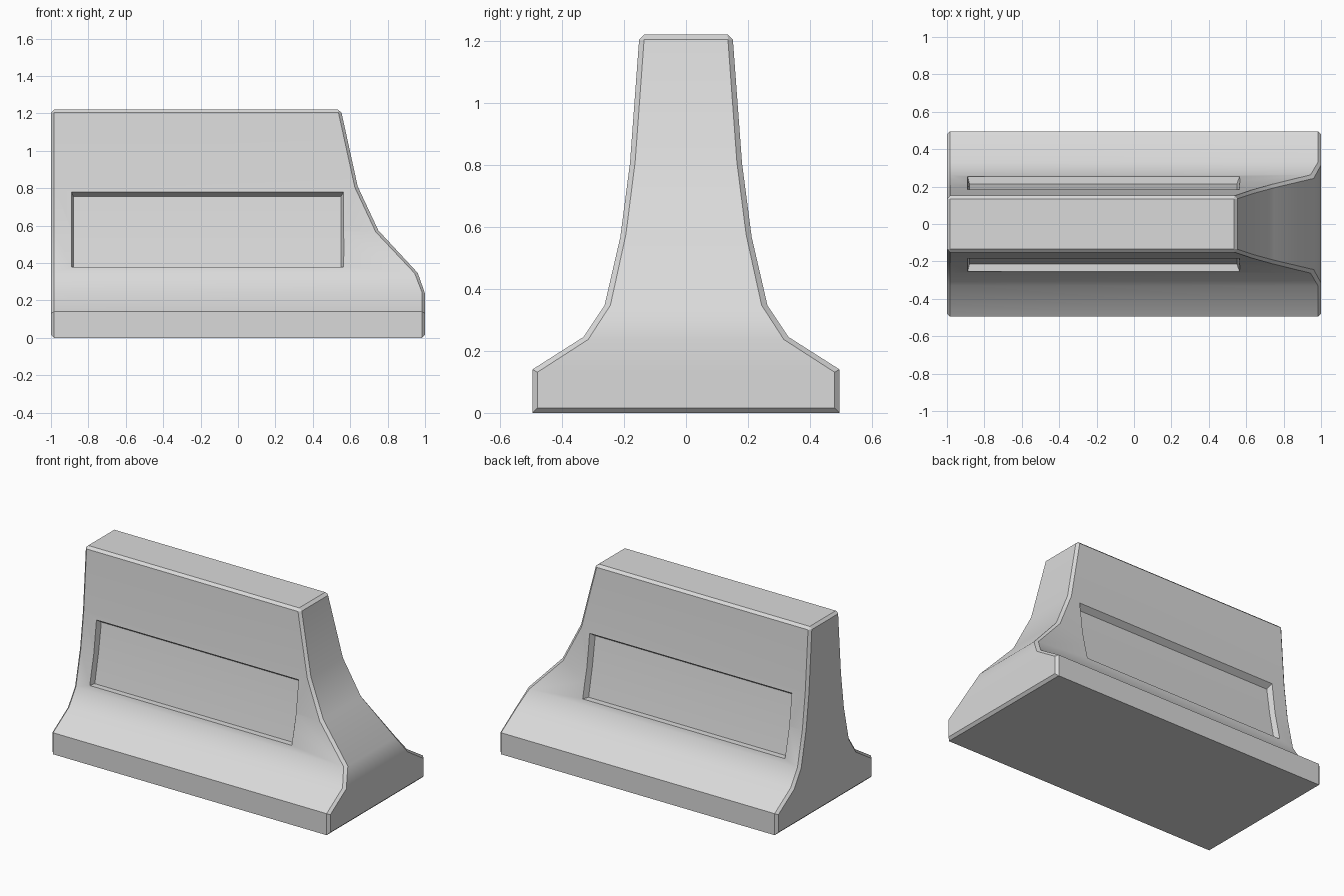
import bpy, bmesh, math

if "Cube" in bpy.data.objects:
    bpy.data.objects.remove(bpy.data.objects["Cube"], do_unlink=True)

concrete = bpy.data.materials.new("light grey concrete")
concrete.use_nodes = True
concrete.diffuse_color = (0.7, 0.7, 0.7, 1)
concrete.node_tree.nodes["Principled BSDF"].inputs["Base Color"].default_value = (0.7, 0.7, 0.7, 1)


def add_object(name, bm):
    bmesh.ops.recalc_face_normals(bm, faces=bm.faces[:])
    mesh = bpy.data.meshes.new(name)
    bm.to_mesh(mesh)
    bm.free()
    mesh.materials.append(concrete)
    ob = bpy.data.objects.new(name, mesh)
    bpy.context.collection.objects.link(ob)
    return ob


# Barrier body: rows of (half width, height, x of the flared end)
rows = [(0.495, 0, 1), (0.495, 0.14, 1), (0.33, 0.245, 1), (0.26, 0.35, 0.96),
        (0.21, 0.575, 0.75), (0.18, 0.81, 0.64), (0.15, 1.22, 0.55)]
bm = bmesh.new()
grid = [[bm.verts.new(p) for p in ((-1, -w, z), (x, -w, z), (x, w, z), (-1, w, z))]
        for w, z, x in rows]
for lower, upper in zip(grid, grid[1:]):
    for a, b in ((0, 1), (1, 2), (2, 3)):
        bm.faces.new((lower[a], lower[b], upper[b], upper[a]))
bm.faces.new([r[0] for r in grid] + [r[3] for r in reversed(grid)])
bm.faces.new(grid[0])
bm.faces.new(grid[-1])

# Chamfer the outline of both ends and the long top edges
pairs = [(r[i], s[i]) for r, s in zip(grid, grid[1:]) for i in range(4)]
pairs += [(r[a], r[b]) for r in (grid[0], grid[-1]) for a, b in ((1, 2), (0, 3))]
pairs += [(grid[-1][0], grid[-1][1]), (grid[-1][2], grid[-1][3])]
edges = [bm.edges.get(p) for p in pairs]
bmesh.ops.recalc_face_normals(bm, faces=bm.faces[:])
bmesh.ops.bevel(bm, geom=edges, offset=0.016, offset_type='OFFSET', segments=1,
                profile=0.5, affect='EDGES', clamp_overlap=True)
body = add_object("barrier_body", bm)

# Recess cutters: floor follows the wall curve, sides taper outward
floor = [(0.215, 0.38), (0.175, 0.575), (0.148, 0.755)]
mouth = [(0.255, 0.38), (0.21, 0.575), (0.184, 0.78)]
outer = [(2 * m[0] - f[0], 2 * m[1] - f[1]) for f, m in zip(floor, mouth)]
for side, name in ((-1, "front_recess_cutter"), (1, "back_recess_cutter")):
    bm = bmesh.new()
    ends = []
    for x_floor, x_outer in ((-0.88, -0.90), (0.55, 0.58)):
        ring = [(x_floor, side * y, z) for y, z in floor]
        ring += [(x_outer, side * y, z) for y, z in reversed(outer)]
        ends.append([bm.verts.new(p) for p in ring])
    for ring in ends:
        for i in (0, 1):
            bm.faces.new((ring[i], ring[i + 1], ring[4 - i], ring[5 - i]))
    for i in range(6):
        j = (i + 1) % 6
        bm.faces.new((ends[0][i], ends[0][j], ends[1][j], ends[1][i]))
    cutter = add_object(name, bm)
    cutter.hide_render = True
    cutter.hide_viewport = True
    cutter.display_type = 'WIRE'
    cut = body.modifiers.new(name, 'BOOLEAN')
    cut.operation = 'DIFFERENCE'
    cut.solver = 'EXACT'
    cut.object = cutter

# Bake the cuts, remove the cutters, then shade softly with crisp corners
bpy.context.view_layer.update()
result = bpy.data.meshes.new_from_object(body.evaluated_get(bpy.context.evaluated_depsgraph_get()))
body.modifiers.clear()
body.data = result
for ob in [o for o in bpy.data.objects if o.name.endswith("recess_cutter")]:
    bpy.data.objects.remove(ob, do_unlink=True)
bpy.ops.object.select_all(action='DESELECT')
body.select_set(True)
bpy.context.view_layer.objects.active = body
bpy.ops.object.shade_smooth_by_angle(angle=math.radians(30))
